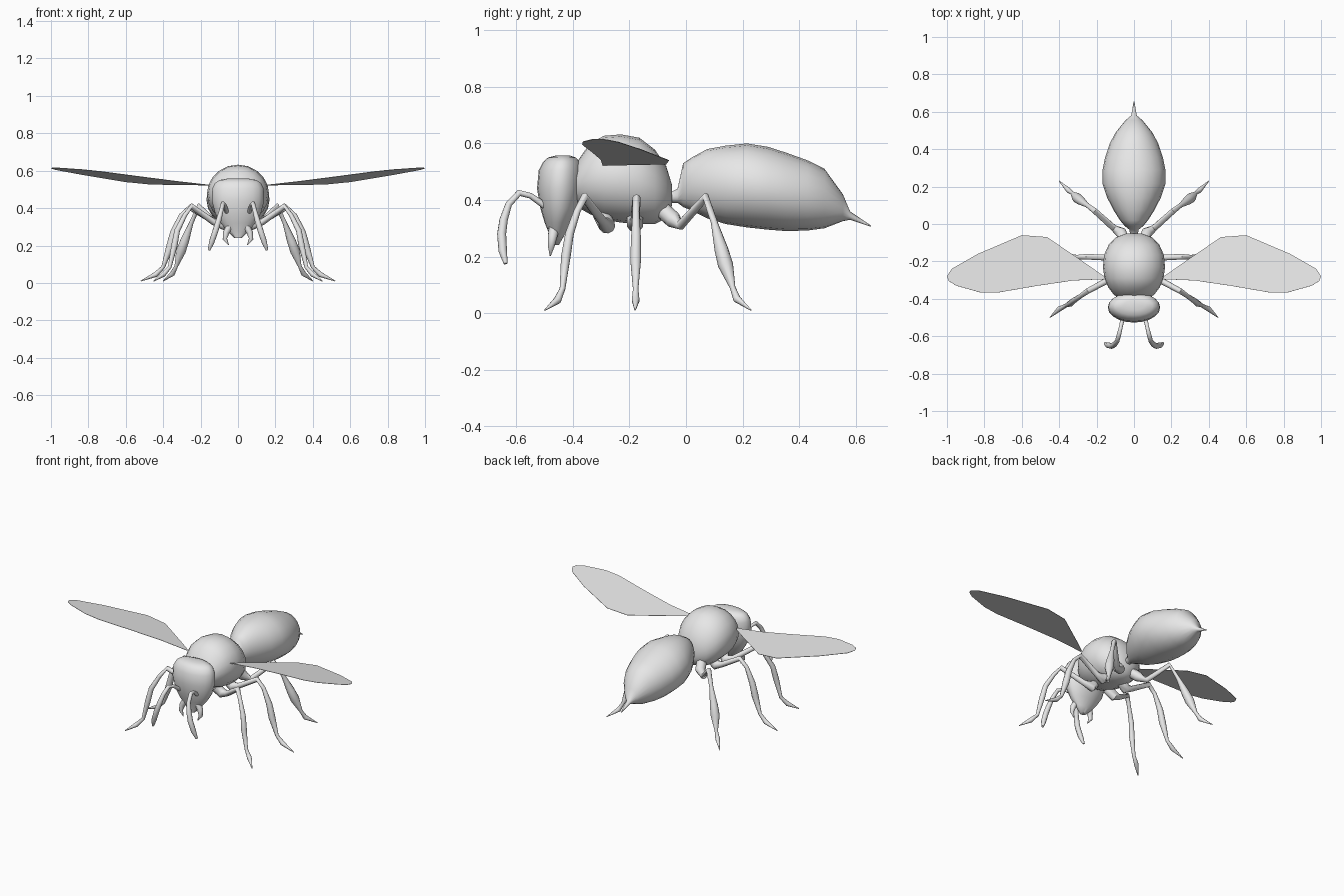
import bpy
import bmesh
from math import cos, sin, pi, radians
from mathutils import Vector

cube = bpy.data.objects.get("Cube")
if cube:
    bpy.data.objects.remove(cube, do_unlink=True)

# One plain grey for the whole insect
grey = bpy.data.materials.new("plain grey")
grey.use_nodes = True
colour = (0.8, 0.8, 0.8, 1)
grey.diffuse_color = colour
grey.node_tree.nodes["Principled BSDF"].inputs["Base Color"].default_value = colour


def finish(name, bm, mirrored=False, smooth=True):
    """Turn a bmesh into a named object, optionally mirrored across x."""
    mesh = bpy.data.meshes.new(name)
    bm.to_mesh(mesh)
    bm.free()
    mesh.materials.append(grey)
    obj = bpy.data.objects.new(name, mesh)
    bpy.context.collection.objects.link(obj)
    if mirrored:
        mod = obj.modifiers.new("Mirror", 'MIRROR')
        mod.use_mirror_merge = False
    if smooth:
        bpy.ops.object.select_all(action='DESELECT')
        obj.select_set(True)
        bpy.context.view_layer.objects.active = obj
        bpy.ops.object.shade_smooth_by_angle(angle=radians(60))
    return obj


def loft(name, rings, sides=16, mirrored=False):
    """Skin a row of ellipses, each given as (centre, half axis, half axis)."""
    bm = bmesh.new()
    loops = []
    for centre, u, v in rings:
        angles = [2 * pi * i / sides for i in range(sides)]
        loops.append([bm.verts.new(centre + u * cos(a) + v * sin(a)) for a in angles])
    for lower, upper in zip(loops, loops[1:]):
        for i in range(sides):
            j = (i + 1) % sides
            bm.faces.new((lower[i], lower[j], upper[j], upper[i]))
    bm.faces.new(loops[0])
    bm.faces.new(loops[-1])
    bmesh.ops.recalc_face_normals(bm, faces=bm.faces)
    return finish(name, bm, mirrored)


def body(name, sections):
    """Body segment along y; sections are (y, top, bottom, half width)."""
    rings = []
    for y, top, bottom, width in sections:
        centre = Vector((0, y, (top + bottom) / 2))
        rings.append((centre, Vector((width, 0, 0)), Vector((0, 0, (top - bottom) / 2))))
    return loft(name, rings, 20)


def limb(name, path, radii):
    """Mirrored tapering tube that follows a path without twisting."""
    points = [Vector(p) for p in path]
    last = len(points) - 1
    rings = []
    tangent = (points[1] - points[0]).normalized()
    side = tangent.orthogonal().normalized()
    for i, point in enumerate(points):
        ahead = points[min(i + 1, last)] - points[max(i - 1, 0)]
        ahead.normalize()
        side = tangent.rotation_difference(ahead) @ side
        tangent = ahead
        rings.append((point, side * radii[i], tangent.cross(side) * radii[i]))
    return loft(name, rings, 10, mirrored=True)


# Abdomen with waist and stinger
body("abdomen", [
    (-.06, .425, .39, .02), (-.03, .44, .39, .025), (-.01, .53, .375, .05),
    (.02, .55, .363, .075), (.075, .58, .335, .11), (.14, .592, .315, .143),
    (.215, .6, .303, .168), (.29, .588, .295, .168), (.355, .567, .29, .155),
    (.43, .54, .292, .13), (.49, .51, .3, .098), (.555, .42, .325, .045),
    (.58, .36, .33, .015), (.655, .309, .305, .002)])

# Thorax
body("thorax", [
    (-.41, .5, .4, .07), (-.375, .55, .37, .11), (-.34, .6, .35, .137),
    (-.29, .627, .33, .158), (-.23, .632, .32, .166), (-.165, .62, .315, .16),
    (-.11, .578, .315, .135), (-.07, .52, .335, .095), (-.05, .455, .38, .04)])

# Head, stacked upward as (height, front, back, half width)
head_levels = [
    (.24, -.475, -.45, .02), (.275, -.482, -.43, .055), (.32, -.5, -.405, .093),
    (.37, -.515, -.38, .122), (.44, -.527, -.365, .14), (.505, -.521, -.365, .137),
    (.535, -.505, -.375, .122), (.55, -.488, -.39, .1), (.557, -.46, -.41, .06)]
loft("head", [(Vector((0, (f + b) / 2, z)), Vector((w, 0, 0)), Vector((0, (b - f) / 2, 0)))
              for z, f, b, w in head_levels], 20)

# Antennae and mandibles
limb("antennae",
     [(.06, -.5, .38), (.07, -.55, .415), (.08, -.59, .425), (.09, -.627, .385),
      (.105, -.645, .33), (.12, -.652, .28), (.14, -.648, .22), (.155, -.638, .175)],
     [.012, .01, .012, .012, .015, .016, .015, .007])
limb("mandibles",
     [(.04, -.465, .31), (.063, -.472, .27), (.07, -.477, .235), (.05, -.48, .202)],
     [.02, .017, .012, .002])

# Legs: hip, hip end, femur, knee, shin, calf, ankle, foot and claw
legs = {
    "front_legs": (.017, [
        (.05, -.3, .35), (.085, -.28, .31), (.13, -.295, .325), (.25, -.36, .41),
        (.285, -.385, .36), (.325, -.412, .28), (.34, -.425, .2),
        (.365, -.437, .085), (.4, -.455, .045), (.45, -.5, .01)]),
    "middle_legs": (.02, [
        (.05, -.18, .35), (.09, -.18, .315), (.13, -.18, .33), (.26, -.175, .405),
        (.305, -.177, .36), (.345, -.177, .27), (.365, -.178, .19),
        (.4, -.178, .085), (.44, -.178, .045), (.52, -.18, .01)]),
    "hind_legs": (.027, [
        (.05, -.09, .37), (.07, -.045, .33), (.11, -.02, .31), (.21, .07, .41),
        (.25, .1, .32), (.285, .125, .225), (.305, .14, .17),
        (.33, .165, .09), (.35, .18, .05), (.4, .23, .01)]),
}
for name, (calf, path) in legs.items():
    limb(name, path, [.03, .03, .017, .015, .012, calf * .9, calf, .01, .014, .002])

# Wings: thin flat sheets lying on a tilted plane
outline = [
    (.15, -.295), (.325, -.302), (.515, -.33), (.73, -.367), (.825, -.365),
    (.95, -.33), (.99, -.305), (1, -.28), (.975, -.24), (.835, -.16),
    (.6, -.06), (.465, -.07), (.245, -.22), (.16, -.28)]
bm = bmesh.new()
bm.faces.new([bm.verts.new((x, y, .525 + .108 * (x - .17) - .137 * (y + .29)))
              for x, y in outline])
wings = finish("wings", bm, mirrored=True, smooth=False)
sheet = wings.modifiers.new("Thickness", 'SOLIDIFY')
sheet.thickness = .002
sheet.offset = 0
